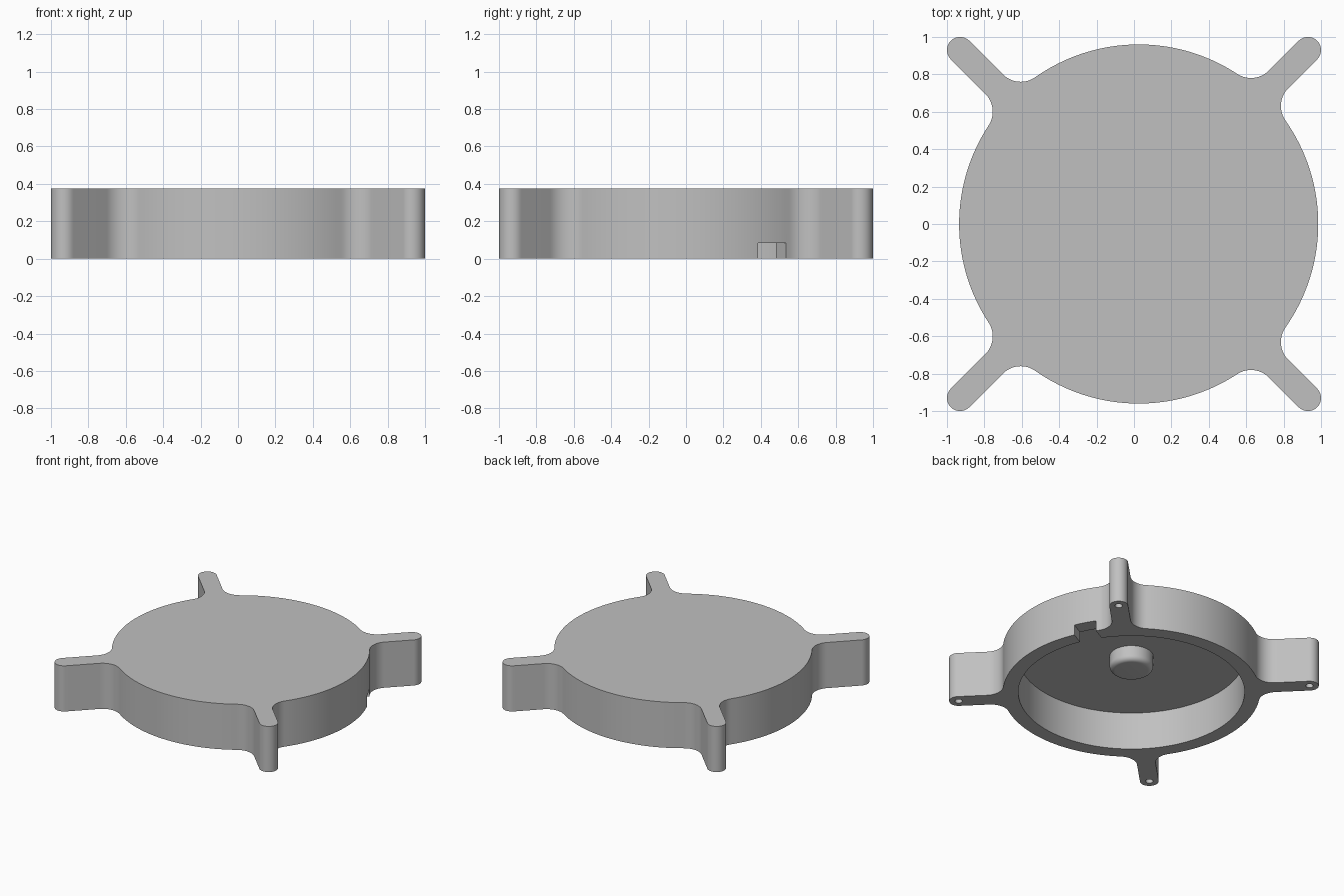
import bpy, bmesh, math
from mathutils import Vector, Matrix

if "Cube" in bpy.data.objects:
    bpy.data.objects.remove(bpy.data.objects["Cube"], do_unlink=True)

# Main dimensions
HEIGHT, FLOOR_Z = 0.375, 0.31
CENTRE = Vector((0.025, 0.0))
BODY_R, CAVITY_R = 0.96, 0.845
ARM_HALF, ARM_TIP, FILLET = 0.07, 0.93 * math.sqrt(2), 0.135

gray = bpy.data.materials.new("plain gray")
gray.use_nodes = True
gray.diffuse_color = (0.53, 0.53, 0.53, 1)
gray.node_tree.nodes["Principled BSDF"].inputs["Base Color"].default_value = gray.diffuse_color


def make_object(name, bm):
    bmesh.ops.recalc_face_normals(bm, faces=bm.faces)
    mesh = bpy.data.meshes.new(name)
    bm.to_mesh(mesh)
    bm.free()
    mesh.materials.append(gray)
    obj = bpy.data.objects.new(name, mesh)
    bpy.context.collection.objects.link(obj)
    return obj


def activate(obj):
    bpy.ops.object.select_all(action='DESELECT')
    obj.select_set(True)
    bpy.context.view_layer.objects.active = obj


def smooth(obj):
    activate(obj)
    bpy.ops.object.shade_smooth_by_angle(angle=math.radians(35))


def arc(centre, start, end, turn, steps):
    """Points from start up to, but without, end; turn is 1 for ccw, -1 for cw."""
    a, b = start - centre, end - centre
    a0 = math.atan2(a.y, a.x)
    sweep = turn * ((turn * (math.atan2(b.y, b.x) - a0)) % math.tau)
    return [centre + a.length * Vector((math.cos(a0 + sweep * i / steps),
                                        math.sin(a0 + sweep * i / steps)))
            for i in range(steps)]


def add_cylinder(bm, x, y, radius, z0, z1, segments):
    bmesh.ops.create_cone(bm, cap_ends=True, segments=segments, radius1=radius,
                          radius2=radius, depth=z1 - z0,
                          matrix=Matrix.Translation((x, y, (z0 + z1) / 2)))


def cut(target, bm):
    cutter = make_object("cutter", bm)
    cutter.hide_render = True
    mod = target.modifiers.new("cut", 'BOOLEAN')
    mod.operation, mod.solver, mod.object = 'DIFFERENCE', 'EXACT', cutter
    activate(target)
    bpy.ops.object.modifier_apply(modifier=mod.name)
    bpy.data.objects.remove(cutter, do_unlink=True)


# Outline: round body with four filleted diagonal arms
arms = []
for k in range(4):
    angle = math.radians(45 + 90 * k)
    d = Vector((math.cos(angle), math.sin(angle)))
    n = Vector((-d.y, d.x))
    fillets = []
    for side in (-1, 1):
        p = side * (ARM_HALF + FILLET) * n - CENTRE
        along = d.dot(p)
        u = -along + math.sqrt(along ** 2 - p.length_squared + (BODY_R + FILLET) ** 2)
        f = p + CENTRE + u * d
        on_body = CENTRE + (f - CENTRE) * BODY_R / (BODY_R + FILLET)
        fillets.append((f, on_body, f - side * FILLET * n))
    arms.append((d * ARM_TIP, n * ARM_HALF, fillets))

outline = []
for k, (tip, offset, ((f1, b1, l1), (f2, b2, l2))) in enumerate(arms):
    next_body = arms[(k + 1) % 4][2][0][1]
    outline += arc(f1, b1, l1, -1, 14) + [l1]
    outline += arc(tip, tip - offset, tip + offset, 1, 20) + [tip + offset]
    outline += arc(f2, l2, b2, -1, 14)
    outline += arc(CENTRE, b2, next_body, 1, 40)

bm = bmesh.new()
base = bm.faces.new([bm.verts.new((p.x, p.y, 0)) for p in outline])
top = bmesh.ops.extrude_face_region(bm, geom=[base])
bmesh.ops.translate(bm, vec=(0, 0, HEIGHT),
                    verts=[g for g in top["geom"] if isinstance(g, bmesh.types.BMVert)])
housing = make_object("housing", bm)

# Round cavity open at the bottom
bm = bmesh.new()
add_cylinder(bm, CENTRE.x, CENTRE.y, CAVITY_R, -0.1, FLOOR_Z, 160)
cut(housing, bm)

# Blind screw holes in the arm tips
bm = bmesh.new()
for tip, _, _ in arms:
    add_cylinder(bm, tip.x, tip.y, 0.028, -0.1, 0.28, 24)
cut(housing, bm)

# Cable slot through the rim
bm = bmesh.new()
slot_turn = Matrix.Rotation(math.radians(28.8), 4, 'Z')
bmesh.ops.create_cube(bm, size=1, matrix=Matrix.Translation((CENTRE.x, CENTRE.y, 0)) @ slot_turn
                      @ Matrix.Translation((0.9, 0, 0)) @ Matrix.Diagonal((0.3, 0.172, 0.17, 1)))
cut(housing, bm)
smooth(housing)

# Centre boss hanging from the cavity ceiling, with a rounded rim
BOSS_R, BOSS_Z, ROUND = 0.163, FLOOR_Z - 0.122, 0.04
profile = [(0, BOSS_Z)]
for i in range(9):
    t = math.pi / 2 * i / 8
    profile.append((BOSS_R - ROUND + ROUND * math.sin(t), BOSS_Z + ROUND - ROUND * math.cos(t)))
profile += [(BOSS_R, FLOOR_Z + 0.01), (0, FLOOR_Z + 0.01)]
bm = bmesh.new()
verts = [bm.verts.new((r, 0, z)) for r, z in profile]
edges = [bm.edges.new(pair) for pair in zip(verts, verts[1:])]
bmesh.ops.spin(bm, geom=verts + edges, cent=(0, 0, 0), axis=(0, 0, 1),
               angle=math.tau, steps=64, use_merge=True)
bmesh.ops.remove_doubles(bm, verts=bm.verts, dist=0.0001)
boss = make_object("centre_boss", bm)
boss.location = (CENTRE.x, CENTRE.y, 0)
smooth(boss)
